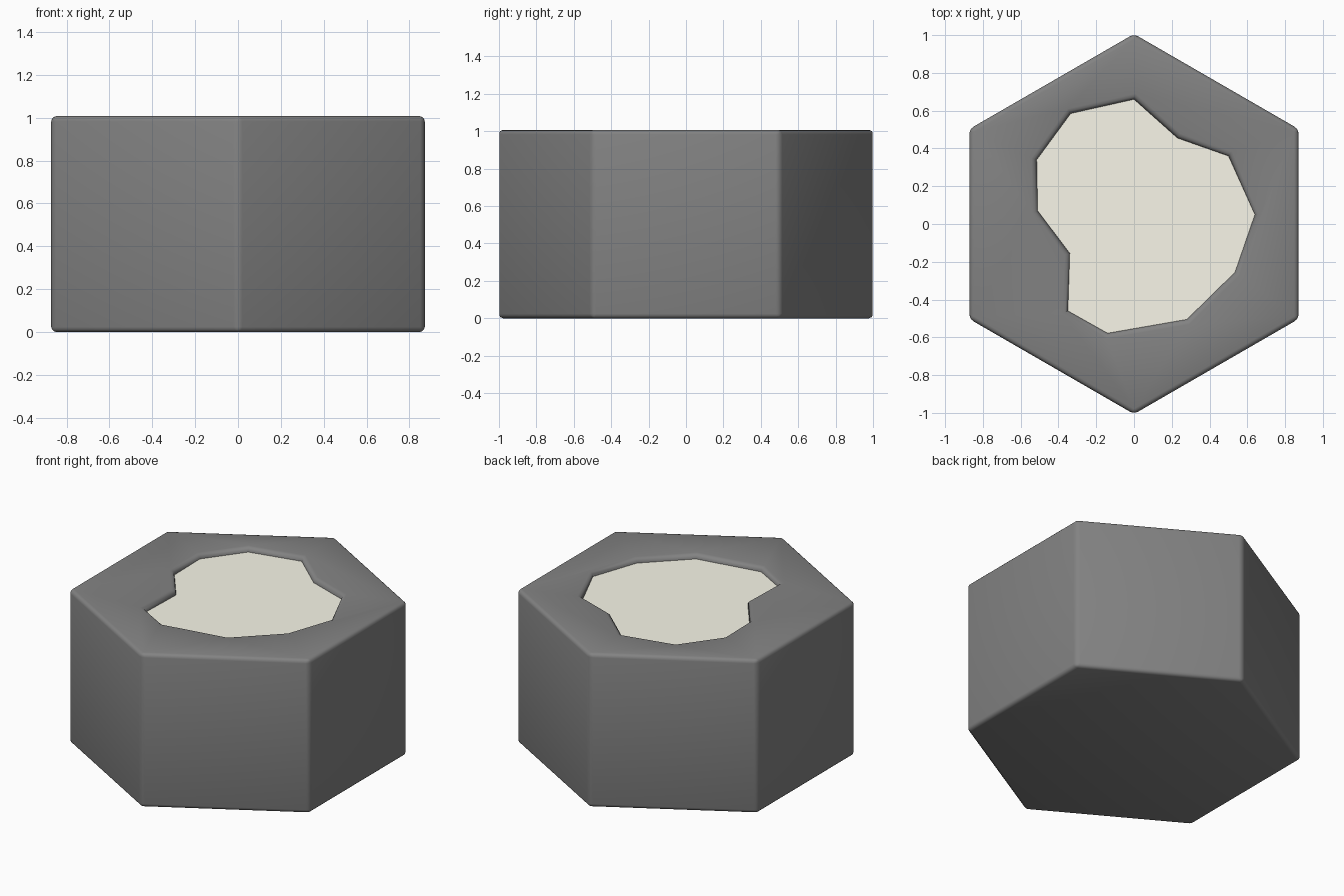
import bpy, bmesh, math
from mathutils import Vector

if "Cube" in bpy.data.objects:
    bpy.data.objects.remove(bpy.data.objects["Cube"])

HEIGHT, DEPTH, ROUND = 1.007, 0.03, 0.028
OUTLINE = [(0, .66), (-.335, .585), (-.515, .34), (-.51, .07), (-.34, -.155), (-.35, -.46),
           (-.14, -.578), (.28, -.505), (.535, -.255), (.64, .05), (.5, .36), (.23, .455)]


def offset(points, dist):
    """Mitred outward offset of a counter-clockwise outline."""
    out = []
    for i in range(len(points)):
        a, b, c = (Vector(points[(i + k) % len(points)]) for k in (-1, 0, 1))
        n1 = Vector(((b - a).y, -(b - a).x)).normalized()
        n2 = Vector(((c - b).y, -(c - b).x)).normalized()
        out.append(b + (n1 + n2) * dist / (1 + n1.dot(n2)))
    return out


def loft(name, loops, bevel=0):
    """Closed solid through (outline, z) loops, optionally bevelled."""
    bm = bmesh.new()
    rings = [[bm.verts.new((p[0], p[1], z)) for p in pts] for pts, z in loops]
    bm.faces.new(rings[0][::-1])
    bm.faces.new(rings[-1])
    n = len(rings[0])
    for lo, hi in zip(rings, rings[1:]):
        for i in range(n):
            j = (i + 1) % n
            bm.faces.new((lo[i], lo[j], hi[j], hi[i]))
    if bevel:
        bmesh.ops.bevel(bm, geom=bm.edges[:], offset=bevel, segments=3,
                        profile=0.5, affect='EDGES')
    bmesh.ops.recalc_face_normals(bm, faces=bm.faces[:])
    mesh = bpy.data.meshes.new(name)
    bm.to_mesh(mesh)
    bm.free()
    ob = bpy.data.objects.new(name, mesh)
    bpy.context.collection.objects.link(ob)
    return ob


def colour(ob, name, rgb):
    mat = bpy.data.materials.new(name)
    mat.diffuse_color = (*rgb, 1)
    mat.use_nodes = True
    mat.node_tree.nodes["Principled BSDF"].inputs["Base Color"].default_value = mat.diffuse_color
    ob.data.materials.append(mat)


# Hexagonal block with softened edges
R = 1.006
hexagon = [(R * math.cos(math.radians(30 + 60 * i)), R * math.sin(math.radians(30 + 60 * i)))
           for i in range(6)]
block = loft("hex_block", [(hexagon, 0), (hexagon, HEIGHT)], bevel=0.024)
colour(block, "dark_grey", (0.225, 0.225, 0.225))

# Shallow recess whose wall rounds over into the top face
floor_z = HEIGHT - DEPTH
loops = [(OUTLINE, floor_z - 0.004)]
for i in range(4):
    t = math.radians(30 * i)
    loops.append((offset(OUTLINE, ROUND * (1 - math.cos(t))),
                  HEIGHT - ROUND * (1 - math.sin(t))))
loops.append((loops[-1][0], HEIGHT + 0.05))
cutter = loft("recess_cutter", loops)
cutter.hide_render = True
colour(cutter, "recess_grey", (0.225, 0.225, 0.225))
cut = block.modifiers.new("recess", 'BOOLEAN')
cut.operation = 'DIFFERENCE'
cut.object = cutter
cut.solver = 'EXACT'
bpy.context.view_layer.objects.active = block
block.select_set(True)
bpy.ops.object.modifier_apply(modifier=cut.name)
bpy.data.objects.remove(cutter)
bpy.ops.object.shade_smooth_by_angle(angle=math.radians(40))

# Pale patch filling the recess floor
patch = loft("pale_patch", [(OUTLINE, floor_z - 0.003), (OUTLINE, floor_z)])
colour(patch, "cream", (0.95, 0.935, 0.82))
